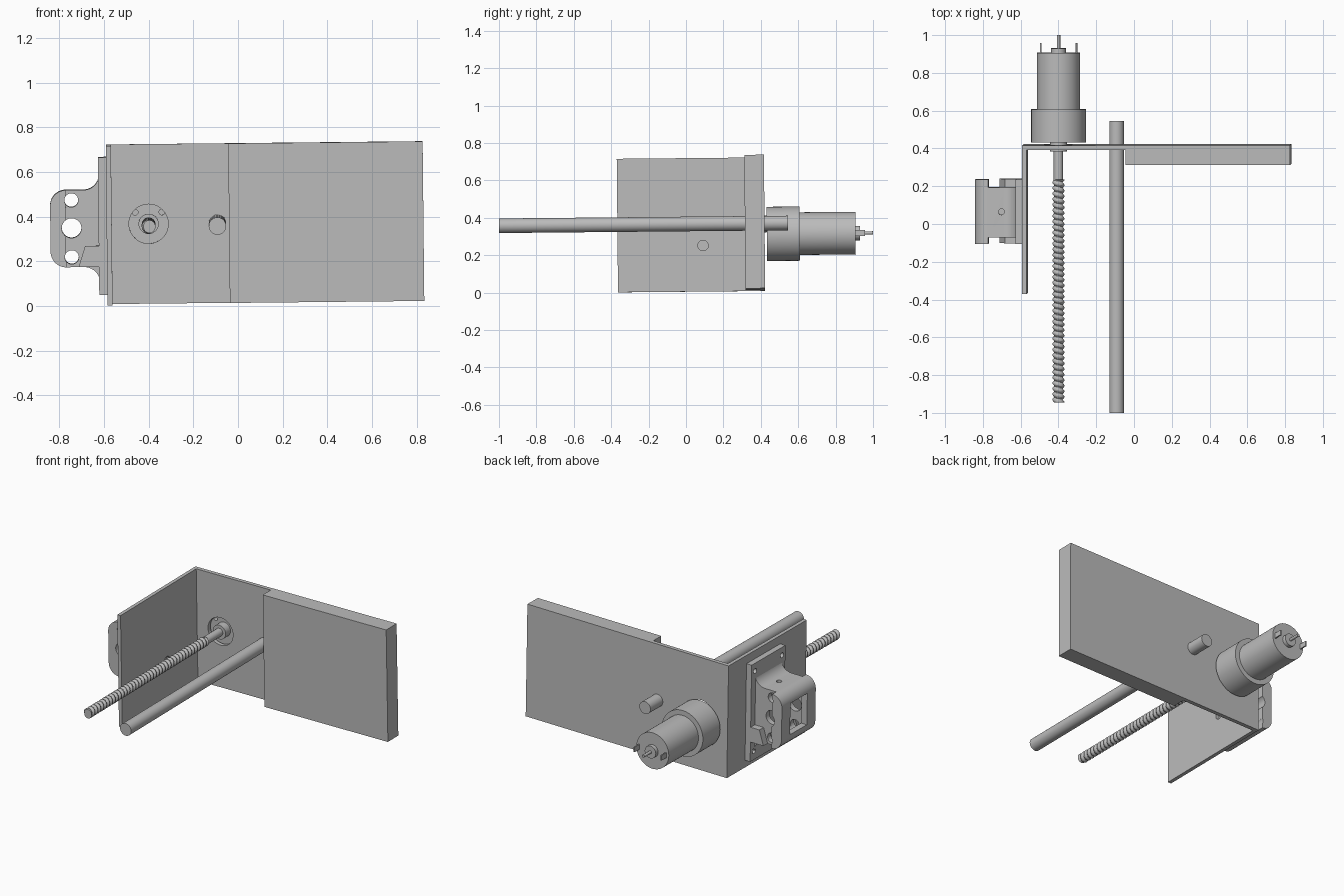
import bpy, bmesh, math
from mathutils import Matrix, Vector

old = bpy.data.objects.get("Cube")
if old:
    bpy.data.objects.remove(old, do_unlink=True)

grey = bpy.data.materials.new("plain_grey")
grey.use_nodes = True
COLOUR = (0.5, 0.5, 0.5, 1)
grey.diffuse_color = COLOUR
grey.node_tree.nodes["Principled BSDF"].inputs["Base Color"].default_value = COLOUR

MID = 0.368      # height of the drive axis
parts = []


def finish(name, bm, keep=True):
    bmesh.ops.recalc_face_normals(bm, faces=bm.faces)
    mesh = bpy.data.meshes.new(name)
    bm.to_mesh(mesh)
    bm.free()
    mesh.materials.append(grey)
    ob = bpy.data.objects.new(name, mesh)
    bpy.context.collection.objects.link(ob)
    if keep:
        parts.append(ob)
    else:
        ob.hide_render = True
    return ob


def box(name, x, y, z, keep=True):
    bm = bmesh.new()
    size = Vector((x[1] - x[0], y[1] - y[0], z[1] - z[0]))
    centre = Vector((x[0] + x[1], y[0] + y[1], z[0] + z[1])) / 2
    bmesh.ops.create_cube(bm, size=1, matrix=Matrix.Translation(centre) @ Matrix.Diagonal(size).to_4x4())
    return finish(name, bm, keep)


def rod(name, start, axis, length, r, keep=True, sides=40):
    """Cylinder from a start point along an axis letter."""
    d = Vector([float(axis == a) for a in "xyz"])
    m = Matrix.Translation(Vector(start) + d * length / 2) @ d.to_track_quat("Z", "Y").to_matrix().to_4x4()
    bm = bmesh.new()
    bmesh.ops.create_cone(bm, cap_ends=True, segments=sides, radius1=r, radius2=r, depth=length, matrix=m)
    return finish(name, bm, keep)


def prism(name, outline, y0, y1):
    """Extrude an x-z outline along y."""
    bm = bmesh.new()
    face = bm.faces.new([bm.verts.new((x, y0, z)) for x, z in outline])
    new = bmesh.ops.extrude_face_region(bm, geom=[face])["geom"]
    bmesh.ops.translate(bm, verts=[v for v in new if isinstance(v, bmesh.types.BMVert)], vec=(0, y1 - y0, 0))
    return finish(name, bm)


def arc(cx, cz, r, a0, a1, n=10):
    angles = [math.radians(a0 + (a1 - a0) * i / n) for i in range(n + 1)]
    return [(cx + r * math.cos(a), cz + r * math.sin(a)) for a in angles]


def cut(targets, cutters):
    for ob in targets:
        for c in cutters:
            mod = ob.modifiers.new("cut", "BOOLEAN")
            mod.operation = "DIFFERENCE"
            mod.solver = "EXACT"
            mod.object = c
            bpy.context.view_layer.objects.active = ob
            bpy.ops.object.modifier_apply(modifier=mod.name)
    for c in cutters:
        bpy.data.objects.remove(c, do_unlink=True)


# Angle frame and thick block
LOW, HIGH = MID - 0.357, MID + 0.357
SCREW_X, ROD_X = -0.40, -0.092
back_plate = box("back_plate", (-0.565, 0.83), (0.395, 0.42), (LOW, HIGH))
side_plate = box("side_plate", (-0.588, -0.565), (-0.367, 0.42), (LOW, HIGH))
box("thick_block", (-0.04, 0.83), (0.315, 0.395), (LOW, HIGH))
cut([back_plate], [rod("cutter", (SCREW_X, 0.3, MID), "y", 0.2, 0.088, False)])
cut([side_plate], [rod("cutter", (-0.7, 0.09, 0.257), "x", 0.2, 0.028, False)])

# Guide rod
rod("guide_rod", (ROD_X, -1.0, MID), "y", 1.545, 0.039)

# Threaded screw: rings whose radius follows a helix
bm = bmesh.new()
SIDES, STEPS, PITCH, TURNS = 18, 8, 0.0295, 40
rings = []
for i in range(TURNS * STEPS + 1):
    ring = []
    for j in range(SIDES):
        phase = (i / STEPS - j / SIDES) % 1
        r = 0.031 - 0.009 * max(0, 1 - abs(phase - 0.5) * 3)
        a = math.tau * j / SIDES
        ring.append(bm.verts.new((SCREW_X + r * math.cos(a), -0.945 + i * PITCH / STEPS, MID + r * math.sin(a))))
    rings.append(ring)
for a, b in zip(rings, rings[1:]):
    for j in range(SIDES):
        k = (j + 1) % SIDES
        bm.faces.new((a[j], a[k], b[k], b[j]))
bm.faces.new(rings[0])
bm.faces.new(rings[-1])
finish("threaded_screw", bm)
rod("screw_shank", (SCREW_X, 0.23, MID), "y", 0.16, 0.025)
rod("output_collar", (SCREW_X, 0.383, MID), "y", 0.06, 0.045)

# Gear motor, set below the screw axis
MOTOR_Z = MID - 0.054
gearbox = rod("gearbox", (SCREW_X, 0.432, MOTOR_Z), "y", 0.175, 0.145, sides=64)
cut([gearbox], [rod("cutter", (SCREW_X + s * 0.06, 0.4, MID + 0.052), "y", 0.07, 0.013, False, 20) for s in (-1, 1)])
rod("motor_can", (SCREW_X, 0.6, MOTOR_Z), "y", 0.306, 0.114, sides=64)
rod("rear_bearing", (SCREW_X, 0.9, MOTOR_Z), "y", 0.03, 0.039)
rod("rear_shaft", (SCREW_X, 0.92, MOTOR_Z), "y", 0.08, 0.009, sides=20)
for side, s in (("left", 1), ("right", -1)):
    x = SCREW_X + s * 0.095
    box("terminal_" + side, (x - 0.004, x + 0.004), (0.9, 0.957), (MOTOR_Z - 0.016, MOTOR_Z + 0.016))

# Bracket on the outside of the side plate
Z0 = 0.007
Y_MID = 0.066
flange = box("bracket_flange", (-0.624, -0.588), (-0.103, 0.238), (0.05 + Z0, 0.665 + Z0))
cut([flange], [rod("cutter", (-0.7, Y_MID + sy * 0.135, 0.36 + Z0 + sz * 0.255), "x", 0.2, 0.016, False, 20)
               for sy in (-1, 1) for sz in (-1, 1)])
nose = arc(-0.77, 0.45 + Z0, 0.07, 90, 180) + arc(-0.77, 0.245 + Z0, 0.07, 180, 270)
outline = [(-0.6, 0.59 + Z0)] + arc(-0.69, 0.59 + Z0, 0.07, 0, -90) + nose
outline += arc(-0.69, 0.105 + Z0, 0.07, 90, 0) + [(-0.6, 0.105 + Z0)]
body = prism("bracket_body", outline, -0.07, 0.195)
lip = prism("bracket_nose", nose, -0.105, 0.236)
cavity = box("cutter", (-0.8, -0.625), (-0.035, 0.16), (0.205 + Z0, 0.49 + Z0), False)
window = box("cutter", (-0.9, -0.7), (-0.02, 0.15), (0.25 + Z0, 0.45 + Z0), False)
holes = [rod("cutter", (-0.745, -0.2, z + Z0), "y", 0.55, r, False)
         for z, r in ((0.475, 0.031), (0.35, 0.044), (0.22, 0.031))]
top_hole = rod("cutter", (-0.70, Y_MID, 0.4), "z", 0.2, 0.016, False, 20)
cut([body, lip], [cavity, window, top_hole] + holes)

# Stiffening gussets on both ends of the bracket
gusset = [(-0.62, 0.27 + Z0), (-0.685, 0.27 + Z0), (-0.715, 0.176 + Z0), (-0.62, 0.176 + Z0)]
for name, y0, y1 in (("front", -0.103, -0.07), ("back", 0.195, 0.238)):
    prism("bracket_gusset_" + name, gusset, y0, y1)

# Slight lean of the whole assembly, then shading
lean = Matrix.Rotation(0.0095, 4, "X") @ Matrix.Rotation(-0.0105, 4, "Y")
pivot = Matrix.Translation((0, 0, MID))
bpy.ops.object.select_all(action="DESELECT")
for ob in parts:
    ob.data.transform(pivot @ lean @ pivot.inverted())
    ob.select_set(True)
    bpy.context.view_layer.objects.active = ob
bpy.ops.object.shade_smooth_by_angle(angle=math.radians(30))
